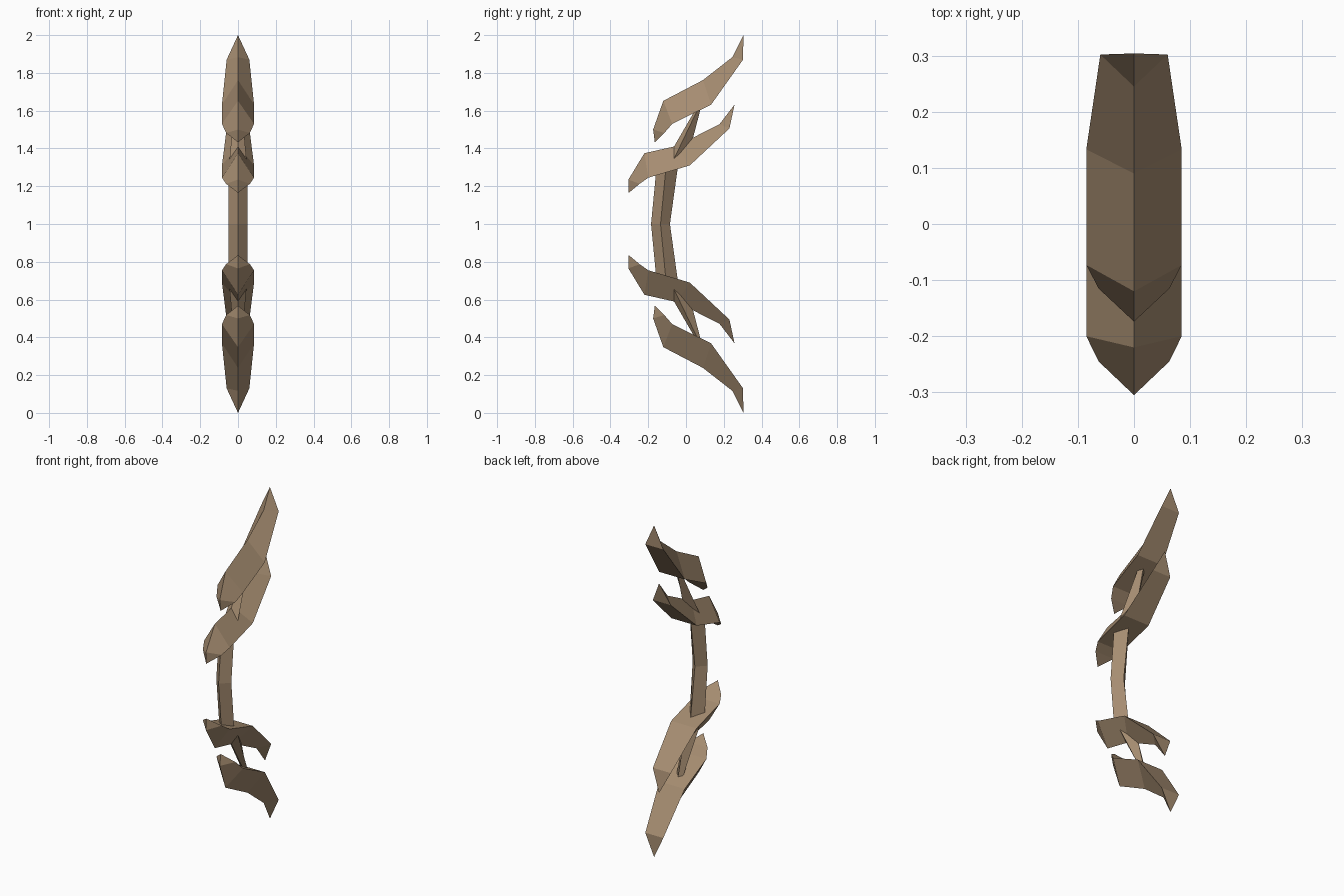
import bpy, bmesh

if "Cube" in bpy.data.objects:
    bpy.data.objects.remove(bpy.data.objects["Cube"])

wood = bpy.data.materials.new("tan_wood")
wood.diffuse_color = (0.38, 0.265, 0.165, 1)
wood.use_nodes = True
wood.node_tree.nodes["Principled BSDF"].inputs["Base Color"].default_value = wood.diffuse_color


def make(name, verts, faces):
    """Build one part and its copy flipped about the middle of the grip (z = 1)."""
    for label, flip in (("upper_", False), ("lower_", True)):
        bm = bmesh.new()
        vs = [bm.verts.new((x, y, 2 - z if flip else z)) for x, y, z in verts]
        for f in faces:
            bm.faces.new([vs[i] for i in f])
        bmesh.ops.recalc_face_normals(bm, faces=bm.faces)
        mesh = bpy.data.meshes.new(label + name)
        bm.to_mesh(mesh)
        bm.free()
        mesh.materials.append(wood)
        bpy.context.collection.objects.link(bpy.data.objects.new(label + name, mesh))


def blade(name, ridge, edge):
    """Ridged blade: 6 ridge points (y, z), 4 side edge points (x, y, z), flat underside."""
    verts = [(0, y, z) for y, z in ridge]
    verts += edge + [(-x, y, z) for x, y, z in edge]
    faces = [(0, 6, 10)]                                   # rear end
    for e in (6, 10):                                      # sloping sides
        faces += [(0, e, 1), (4, e + 3, 5)]
        faces += [(i + 1, e + i, e + i + 1, i + 2) for i in range(3)]
    faces += [(6 + i, 7 + i, 11 + i, 10 + i) for i in range(3)]   # underside
    faces.append((9, 5, 13))
    make(name, verts, faces)


def diamond_bar(name, a, b, cap_start=True):
    """Bar with diamond ends given as (half width, front, side, back), each point (y, z)."""
    verts = []
    for w, front, side, back in (a, b):
        verts += [(0, *front), (w, *side), (0, *back), (-w, *side)]
    faces = [(i, (i + 1) % 4, (i + 1) % 4 + 4, i + 4) for i in range(4)]
    faces.append((4, 5, 6, 7))
    if cap_start:
        faces.append((0, 1, 2, 3))
    make(name, verts, faces)


# Long outer blades
blade("outer_blade",
      [(0.304, 2.0), (0.245, 1.883), (0.09, 1.762), (-0.12, 1.652), (-0.174, 1.50), (-0.165, 1.432)],
      [(0.06, 0.302, 1.87), (0.085, 0.133, 1.632), (0.085, -0.073, 1.53), (0.063, -0.115, 1.482)])

# Inner blades next to the grip
blade("inner_blade",
      [(0.257, 1.632), (0.177, 1.528), (-0.05, 1.413), (-0.22, 1.375), (-0.305, 1.235), (-0.303, 1.165)],
      [(0.06, 0.23, 1.506), (0.085, 0.02, 1.31), (0.085, -0.2, 1.245), (0.063, -0.245, 1.213)])

# Grip, bent forward at the middle
diamond_bar("grip",
            (0.05, (-0.185, 1.0), (-0.135, 1.0), (-0.085, 1.0)),
            (0.05, (-0.155, 1.31), (-0.105, 1.31), (-0.042, 1.31)), cap_start=False)

# Tapered struts joining the blades
diamond_bar("strut",
            (0.045, (-0.075, 1.39), (-0.066, 1.34), (0.02, 1.39)),
            (0.02, (0.058, 1.62), (0.068, 1.62), (0.08, 1.62)))
